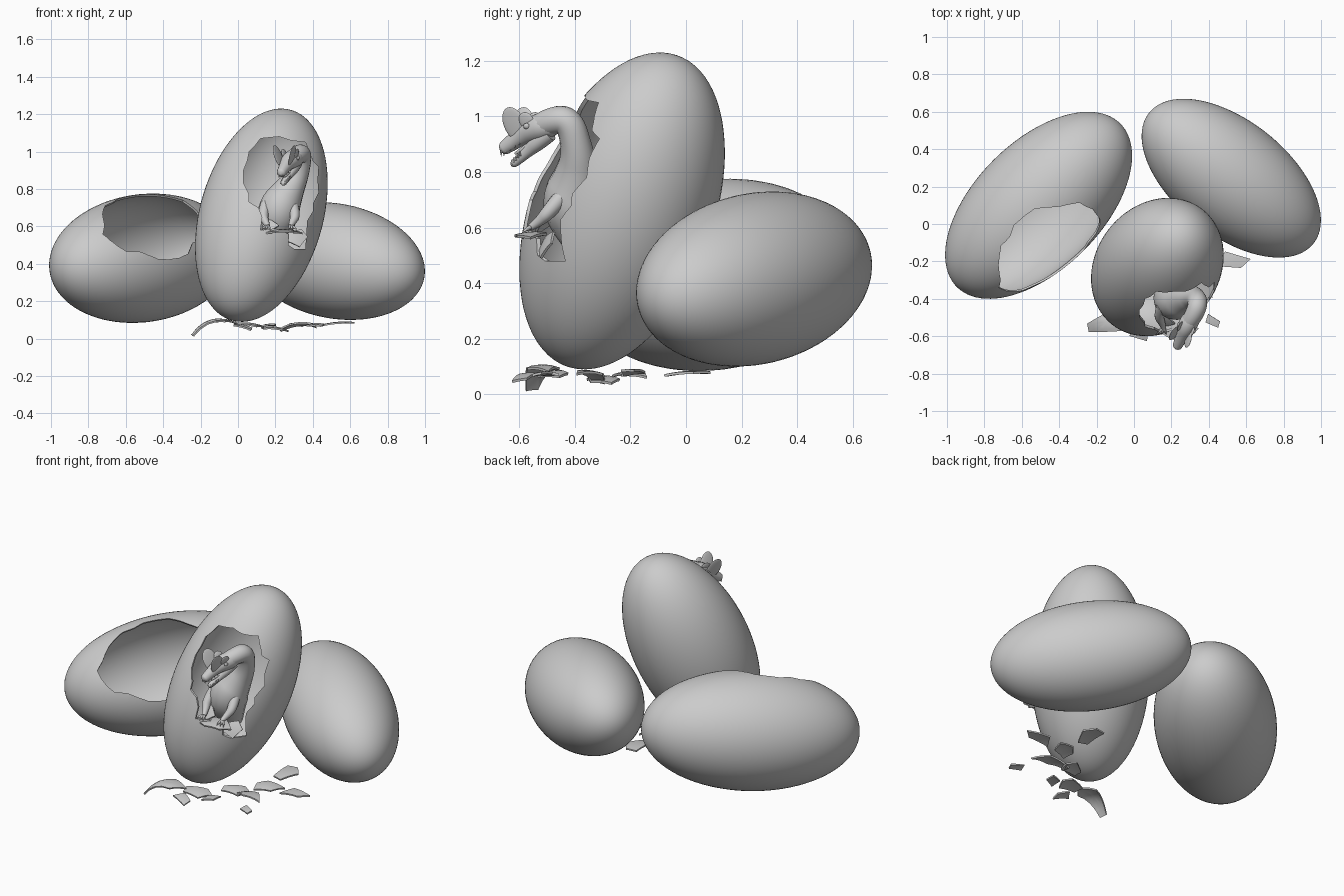
import bpy, bmesh, math, random
from mathutils import Vector, Matrix, Euler

if "Cube" in bpy.data.objects:
    bpy.data.objects.remove(bpy.data.objects["Cube"])

random.seed(4)
V = Vector


def make(name, bm):
    bmesh.ops.recalc_face_normals(bm, faces=bm.faces)
    me = bpy.data.meshes.new(name)
    bm.to_mesh(me)
    bm.free()
    ob = bpy.data.objects.new(name, me)
    bpy.context.collection.objects.link(ob)
    return ob


def bake(ob):
    bpy.context.view_layer.update()
    dg = bpy.context.evaluated_depsgraph_get()
    me = bpy.data.meshes.new_from_object(ob.evaluated_get(dg))
    new = bpy.data.objects.new(ob.name, me)
    bpy.context.collection.objects.link(new)
    name = ob.name
    bpy.data.objects.remove(ob)
    new.name = name
    return new


def blob(name, loc, rot, size, seg=24):
    bm = bmesh.new()
    bmesh.ops.create_uvsphere(bm, u_segments=seg, v_segments=seg * 2 // 3, radius=1)
    bm.transform(Matrix.Translation(loc) @ rot.to_4x4() @ Matrix.Diagonal((*size, 1)))
    return make(name, bm)


def prism(name, pts, push):
    bm = bmesh.new()
    f = bm.faces.new([bm.verts.new(p) for p in pts])
    r = bmesh.ops.extrude_face_region(bm, geom=[f])
    moved = [v for v in r['geom'] if isinstance(v, bmesh.types.BMVert)]
    bmesh.ops.translate(bm, verts=moved, vec=push)
    ob = make(name, bm)
    ob.hide_render = True
    return ob


def egg(name, loc, axis, a, b, cutter=None):
    rot = V(axis).normalized().to_track_quat('Z', 'Y').to_matrix()
    ob = blob(name, V(loc), rot, (b, b, a), 72)
    if cutter:
        s = ob.modifiers.new('shell', 'SOLIDIFY')
        s.thickness, s.offset = 0.012, -1
        m = ob.modifiers.new('hole', 'BOOLEAN')
        m.object, m.operation, m.solver = cutter, 'DIFFERENCE', 'EXACT'
        ob = bake(ob)
        bpy.data.objects.remove(cutter)
    return ob


def tube(name, pts):
    cu = bpy.data.curves.new(name, 'CURVE')
    cu.dimensions, cu.bevel_depth, cu.bevel_resolution = '3D', 1, 6
    cu.use_fill_caps = True
    sp = cu.splines.new('NURBS')
    sp.points.add(len(pts) - 1)
    for p, (x, y, z, r) in zip(sp.points, pts):
        p.co, p.radius = (x, y, z, 1), r
    sp.order_u, sp.use_endpoint_u, sp.resolution_u = 3, True, 8
    ob = bpy.data.objects.new(name, cu)
    bpy.context.collection.objects.link(ob)
    return bake(ob)


def shard(name, loc, half, rot, sides=5, R=0.3):
    # curved, irregular fragment of shell
    bm = bmesh.new()
    corners = []
    for i in range(sides):
        t = (i + random.uniform(-.25, .25)) / sides * math.tau
        corners.append(V((math.cos(t) * half[0], math.sin(t) * half[1], 0)) * random.uniform(.95, 1.15))
    rim = [corners[i].lerp(corners[(i + 1) % sides], k / 4) for i in range(sides) for k in range(4)]
    rings = [[bm.verts.new(p * s) for p in rim] for s in (.33, .67, 1)]
    c = bm.verts.new((0, 0, 0))
    n = len(rim)
    for i in range(n):
        j = (i + 1) % n
        bm.faces.new((c, rings[0][i], rings[0][j]))
        for p, q in zip(rings, rings[1:]):
            bm.faces.new((p[i], q[i], q[j], p[j]))
    for v in bm.verts:
        v.co.z = -(v.co.x ** 2 + v.co.y ** 2) / (2 * R)
    M = Matrix.Translation(loc) @ Euler([math.radians(d) for d in rot]).to_matrix().to_4x4()
    bm.transform(M)
    bmesh.ops.recalc_face_normals(bm, faces=bm.faces)
    bmesh.ops.solidify(bm, geom=bm.faces[:], thickness=0.009)
    for v in bm.verts:
        v.co.z = max(v.co.z, 0)
    return make(name, bm)


# Empty egg lying on the left, opened towards front right and up
ca, ua = V((-.51, .10, .43)), V((.705, .705, .1)).normalized()
side = V((.707, -.707, 0))
th = math.radians(47)
n = side * math.cos(th) + ua.cross(side).normalized() * math.sin(th) * (1 if ua.cross(side).z > 0 else -1)
w = n.cross(ua)
pts = []
N = 30
for i in range(N):
    t, k = i / N * math.tau, random.uniform(.92, 1.06)
    pts.append(ca + ua * (-.10 + .33 * k * math.cos(t)) + w * (.235 * k * math.sin(t)) + n * .03)
egg('open_egg', ca, ua, .608, .33, prism('open_egg_cutter', pts, n * .7))

# Standing egg with hatching hole in its front
hole = [(.06, 1.0), (.09, 1.03), (.12, 1.07), (.22, 1.08), (.28, 1.06), (.36, 1.05), (.39, .98),
        (.40, .95), (.43, .92), (.425, .85), (.43, .78), (.40, .72), (.40, .68), (.37, .63),
        (.36, .48), (.30, .48), (.27, .50), (.27, .56), (.20, .59), (.12, .58), (.13, .65),
        (.11, .70), (.06, .73), (.06, .77), (.03, .83), (.03, .90), (.05, .95)]
egg('hatching_egg', (.125, -.23, .66), (.255, .327, .91), .608, .33,
    prism('hatching_cutter', [V((x, -.9, z)) for x, z in hole], V((0, .69, 0))))

# Whole egg on the right
egg('whole_egg', (.52, .245, .415), (-.776, .618, .147), .566, .307)

# Hatchling: body, neck, skull, jaw
tube('hatchling_neck', [(.20, -.34, .50, .06), (.20, -.38, .60, .10), (.22, -.41, .70, .115),
                        (.27, -.39, .79, .085), (.325, -.39, .88, .055), (.345, -.42, .99, .052),
                        (.32, -.49, .985, .05), (.29, -.53, .96, .045)])
tube('hatchling_skull', [(.325, -.47, .97, .035), (.31, -.50, .967, .05), (.28, -.55, .955, .05),
                         (.255, -.60, .925, .034), (.235, -.645, .892, .027), (.228, -.663, .880, .022),
                         (.226, -.668, .877, .003)])
tube('hatchling_jaw', [(.315, -.49, .94, .03), (.295, -.53, .91, .032), (.272, -.57, .872, .02),
                       (.25, -.605, .842, .017), (.24, -.625, .826, .014), (.238, -.629, .823, .002)])
tube('tongue', [(.29, -.54, .91, .014), (.265, -.585, .882, .012), (.25, -.615, .866, .004)])

# Paired head crests, eyes and brows, in the head's own axes
sv = V((.9, -.42, 0)).normalized()
fv = V((-.42, -.9, -.3)).normalized()
uv = sv.cross(fv)
uv = -uv if uv.z < 0 else uv
for s, tag in ((-1, 'right'), (1, 'left')):
    lean = (uv + sv * s * .3).normalized()
    out = fv.cross(lean).normalized()
    rot = Matrix((out, lean.cross(out), lean)).transposed()
    blob('crest_' + tag, V((.253, -.60, .972)) + sv * s * .04, rot, (.006, .042, .066), 20)
    blob('rear_crest_' + tag, V((.28, -.56, .985)) + sv * s * .035, rot, (.006, .028, .032), 16)
    blob('eye_' + tag, V((.28, -.555, .965)) + sv * s * .045, rot, (.008, .012, .011), 12)
    # teeth along both jaws
    for i in range(5):
        f = i / 4
        for part, p, q, dz in (('upper', V((.262, -.59, .905)), V((.23, -.66, .865)), -1),
                               ('lower', V((.262, -.588, .868)), V((.24, -.622, .836)), 1)):
            bm = bmesh.new()
            bmesh.ops.create_cone(bm, cap_ends=True, segments=6, radius1=.005, radius2=0, depth=.02)
            turn = Matrix.Rotation(math.pi if dz < 0 else 0, 4, 'X')
            bm.transform(Matrix.Translation(p.lerp(q, f) + sv * s * (.022 - .01 * f)) @ turn)
            make(f'{part}_tooth_{tag}_{i}', bm)
    # small folded arms with claws
    bx = .22 + s * .07
    tube('arm_' + tag, [(bx, -.44, .72, .03), (bx + s * .02, -.49, .66, .028),
                        (bx, -.53, .62, .018), (bx - s * .01, -.56, .60, .012)])
    for k in (-1, 0, 1):
        tube(f'claw_{tag}_{k}', [(bx - s * .01, -.555, .602, .009), (bx + k * .018, -.575, .597, .007),
                                 (bx + k * .022, -.59, .58, .001)])

# Broken flaps at the lower rim of the hole
shard('rim_flap_flat', (.24, -.56, .585), (.11, .055), (4, 0, 0), 6)
shard('rim_flap_hanging', (.315, -.51, .545), (.06, .055), (65, 0, 15), 5)
shard('rim_flap_side', (.17, -.52, .61), (.05, .05), (50, 0, -20), 4)

# Loose fragments on the ground
loose = [((-.15, -.53, .10), (.13, .065), (0, -18, 15), 5, .16),
         ((.03, -.59, .07), (.05, .05), (15, 5, 30), 4, .3),
         ((.06, -.48, .085), (.075, .06), (5, 5, 10), 5, .3),
         ((.17, -.50, .08), (.055, .04), (-5, 0, 60), 4, .3),
         ((.42, -.52, .08), (.04, .045), (8, -8, 20), 4, .3),
         ((.20, -.30, .065), (.085, .055), (6, 6, 30), 5, .25),
         ((.32, -.34, .085), (.11, .05), (-6, -8, -20), 5, .25),
         ((.34, -.20, .085), (.09, .05), (6, 0, 40), 5, .25),
         ((.53, -.19, .09), (.10, .05), (0, -5, 10), 4, .5),
         ((.33, .01, .085), (.06, .085), (3, 0, 0), 5, .5)]
for i, (loc, half, rot, k, R) in enumerate(loose):
    shard(f'shell_fragment_{i}', loc, half, rot, k, R)

# Smooth shading with crisp broken edges
bpy.ops.object.select_all(action='DESELECT')
for ob in bpy.context.scene.objects:
    ob.select_set(True)
    bpy.context.view_layer.objects.active = ob
bpy.ops.object.shade_smooth_by_angle(angle=math.radians(35))
